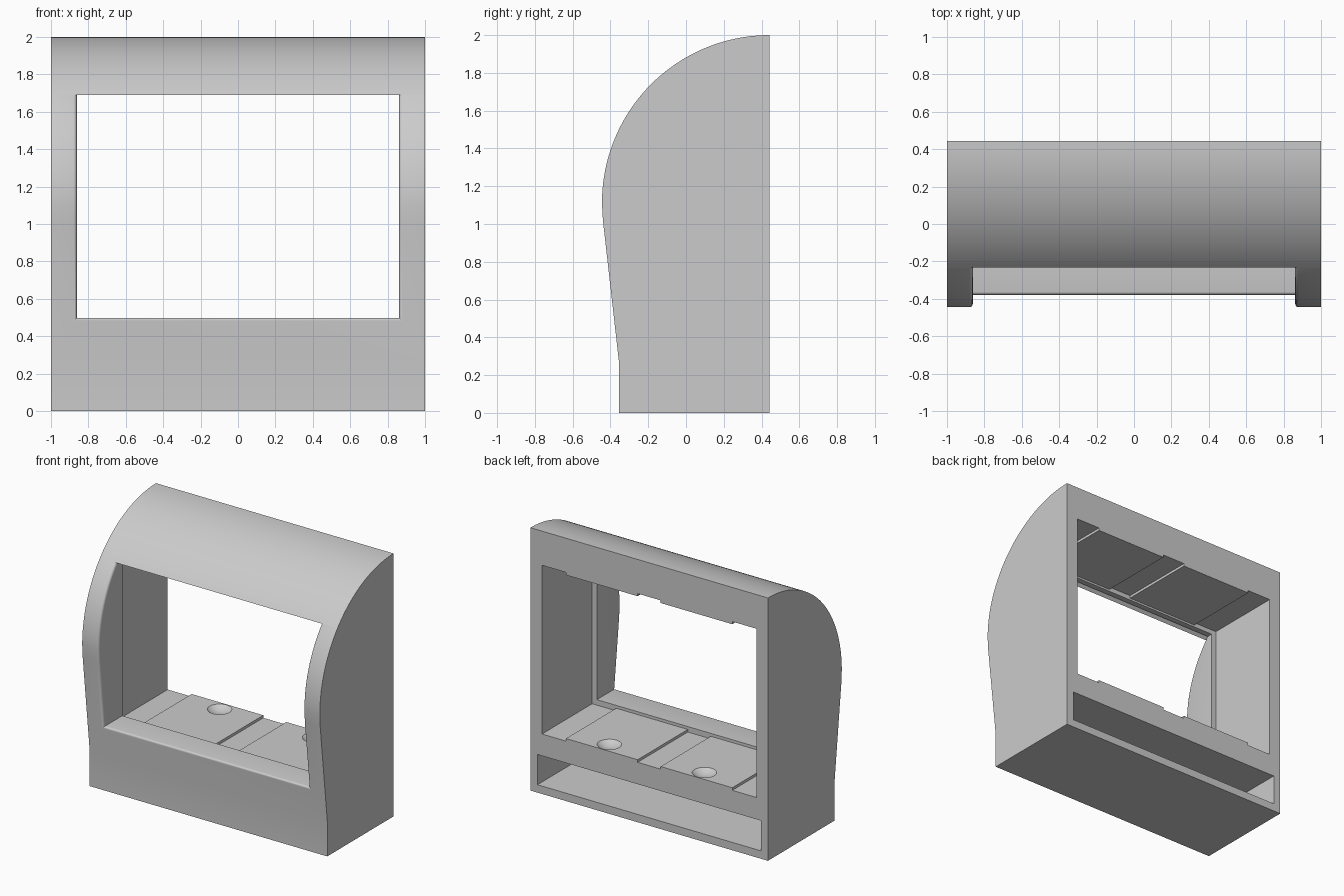
import bpy, bmesh
from math import sin, cos, pi, radians

cube = bpy.data.objects.get("Cube")
if cube:
    bpy.data.objects.remove(cube, do_unlink=True)

grey = bpy.data.materials.new("plain grey")
grey.use_nodes = True
COLOUR = (0.6, 0.6, 0.6, 1)
grey.diffuse_color = COLOUR
grey.node_tree.nodes["Principled BSDF"].inputs["Base Color"].default_value = COLOUR


def make_object(name, bm):
    bmesh.ops.recalc_face_normals(bm, faces=bm.faces)
    mesh = bpy.data.meshes.new(name)
    bm.to_mesh(mesh)
    bm.free()
    mesh.materials.append(grey)
    obj = bpy.data.objects.new(name, mesh)
    bpy.context.collection.objects.link(obj)
    return obj


def prism(name, points, axis, start, end):
    """Extrude a 2D outline along x (points are y, z) or y (points are x, z)."""
    bm = bmesh.new()
    place = (lambda d, a, b: (d, a, b)) if axis == "x" else (lambda d, a, b: (a, d, b))
    face = bm.faces.new([bm.verts.new(place(start, a, b)) for a, b in points])
    extruded = bmesh.ops.extrude_face_region(bm, geom=[face])["geom"]
    moved = [v for v in extruded if isinstance(v, bmesh.types.BMVert)]
    bmesh.ops.translate(bm, verts=moved, vec=place(end - start, 0, 0))
    return make_object(name, bm)


def rectangle(half, low, high):
    return [(-half, low), (half, low), (half, high), (-half, high)]


def cut(target, cutter):
    cutter.hide_render = True
    mod = target.modifiers.new("cut", "BOOLEAN")
    mod.operation = "DIFFERENCE"
    mod.solver = "EXACT"
    mod.object = cutter
    bpy.context.view_layer.objects.active = target
    bpy.ops.object.modifier_apply(modifier=mod.name)
    bpy.data.objects.remove(cutter, do_unlink=True)


# Housing: side profile with a straight foot, leaning front and round hood
BACK, R, ARC_Z, SEGMENTS = 0.443, 0.888, 1.112, 40
profile = [(BACK, 0), (-0.355, 0), (-0.355, 0.27), (-0.44, 1.02)]
for i in range(SEGMENTS + 1):
    a = pi / 2 * i / SEGMENTS
    profile.append((BACK - R * cos(a), ARC_Z + R * sin(a)))
housing = prism("housing", profile, "x", -1, 1)

# Rear cavity: floor and ceiling each carry two shallow raised pads
FLOOR, CEILING, STEP = 0.456, 1.74, 0.02
pad_edges = [-0.7, -0.097, 0.097, 0.7]
floor = [(-0.902, FLOOR)]
for i, x in enumerate(pad_edges):
    pair = [(x, FLOOR), (x, FLOOR + STEP)]
    floor += pair if i % 2 == 0 else pair[::-1]
floor.append((0.902, FLOOR))
ceiling = [(x, FLOOR + CEILING - z) for x, z in reversed(floor)]
CAVITY_FRONT = -0.16
cut(housing, prism("cavity_cutter", floor + ceiling, "y", CAVITY_FRONT, 0.6))

# Front window
HALF, LOW, HIGH = 0.862, 0.498, 1.705
cut(housing, prism("window_cutter", rectangle(HALF, LOW, HIGH), "y", -0.6, 0))

# Low storage slot in the back
cut(housing, prism("slot_cutter", rectangle(0.94, 0.06, 0.29), "y", -0.295, 0.6))

# Dished finger hollows near the back of both floor pads
DISH_R, DISH_DEPTH = 0.085, 0.03
ball_r = (DISH_R ** 2 + DISH_DEPTH ** 2) / (2 * DISH_DEPTH)
for x in (-0.4, 0.4):
    bm = bmesh.new()
    bmesh.ops.create_uvsphere(bm, u_segments=48, v_segments=48, radius=ball_r)
    bmesh.ops.translate(bm, verts=bm.verts,
                        vec=(x, 0.35, FLOOR + STEP - DISH_DEPTH + ball_r))
    cut(housing, make_object("dish_cutter", bm))

# Round over the outer rim of the window
bm = bmesh.new()
bm.from_mesh(housing.data)
EPS = 0.001


def on_rim(v):
    x, y, z = v.co
    return (y < CAVITY_FRONT - 0.01 and abs(x) < HALF + EPS
            and LOW - EPS < z < HIGH + EPS)


rim = [e for e in bm.edges if all(on_rim(v) for v in e.verts)]
bmesh.ops.bevel(bm, geom=rim, offset=0.018, offset_type="OFFSET", segments=4,
                profile=0.5, affect="EDGES", clamp_overlap=True)
bm.to_mesh(housing.data)
bm.free()

# Smooth curves, crisp edges
bpy.ops.object.select_all(action="DESELECT")
housing.select_set(True)
bpy.context.view_layer.objects.active = housing
bpy.ops.object.shade_smooth_by_angle(angle=radians(30))
